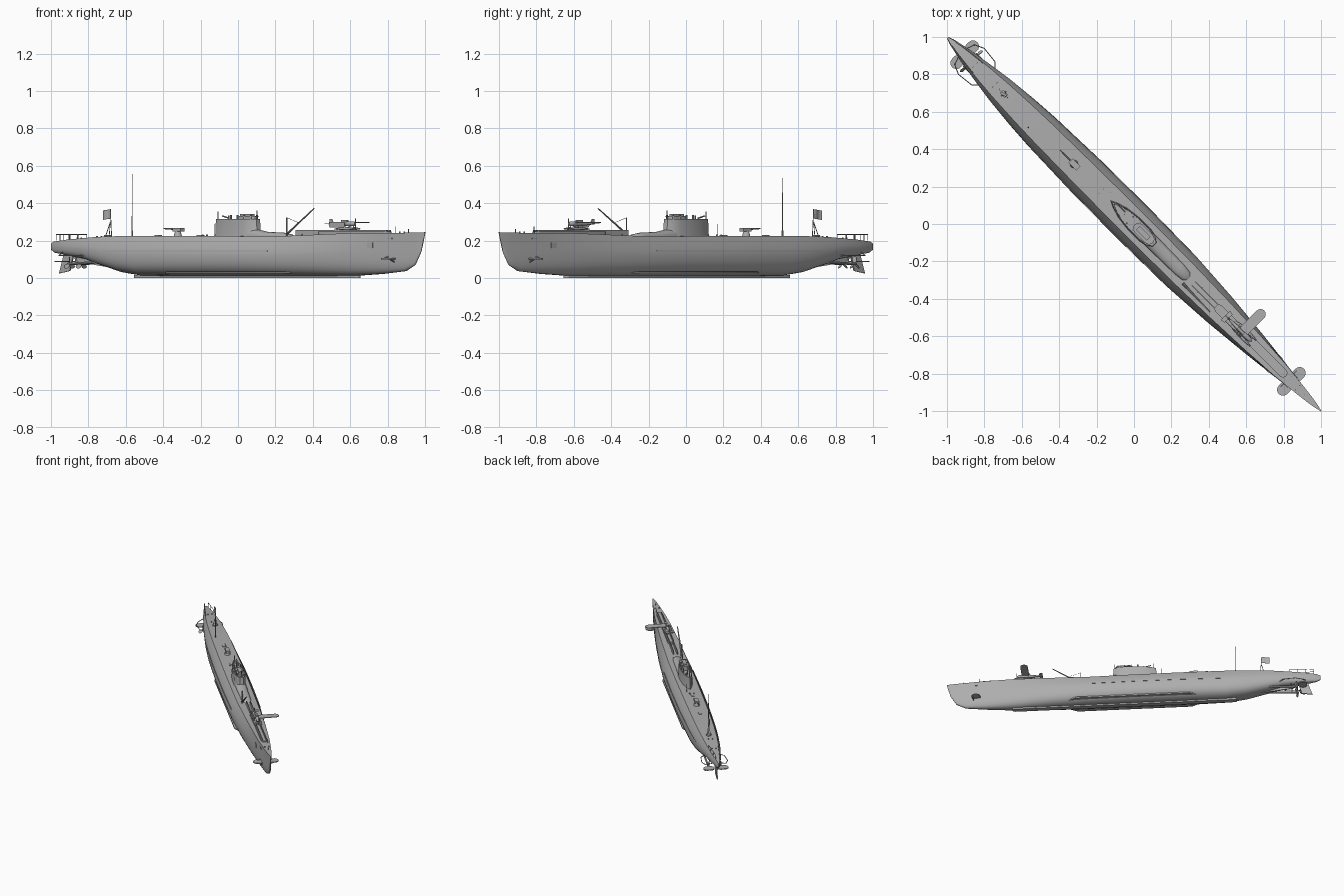
import bpy, bmesh
from math import sin, cos, pi, radians
from mathutils import Matrix, Vector

cube = bpy.data.objects.get("Cube")
if cube:
    bpy.data.objects.remove(cube)

grey = bpy.data.materials.new("hull grey")
grey.use_nodes = True
grey.diffuse_color = (0.42, 0.42, 0.42, 1)
grey.node_tree.nodes["Principled BSDF"].inputs["Base Color"].default_value = grey.diffuse_color

# Parts are built with x forward and y to port, then the boat is turned on the diagonal
TURN = Matrix.Rotation(radians(-45), 4, 'Z')


def finish(name, bm, smooth=35):
    bmesh.ops.recalc_face_normals(bm, faces=bm.faces)
    bm.transform(TURN)
    mesh = bpy.data.meshes.new(name)
    bm.to_mesh(mesh)
    bm.free()
    mesh.materials.append(grey)
    obj = bpy.data.objects.new(name, mesh)
    bpy.context.collection.objects.link(obj)
    bpy.ops.object.select_all(action='DESELECT')
    obj.select_set(True)
    bpy.context.view_layer.objects.active = obj
    bpy.ops.object.shade_smooth_by_angle(angle=radians(smooth))
    return obj


def loft(name, rings, smooth=35):
    bm = bmesh.new()
    loops = [[bm.verts.new(p) for p in ring] for ring in rings]
    n = len(loops[0])
    for a, b in zip(loops, loops[1:]):
        for i in range(n):
            j = (i + 1) % n
            bm.faces.new((a[i], a[j], b[j], b[i]))
    bm.faces.new(loops[0])
    bm.faces.new(loops[-1])
    return finish(name, bm, smooth)


def box(name, x, y, z):
    corners = [(x[0], y[0]), (x[1], y[0]), (x[1], y[1]), (x[0], y[1])]
    return loft(name, [[(a, b, h) for a, b in corners] for h in z])


def plate(name, outline, axis, low, high):
    def point(p, h):
        v = list(p)
        v.insert(axis, h)
        return v
    return loft(name, [[point(p, h) for p in outline] for h in (low, high)])


def tubes(name, paths, r=0.002, tip=None, sides=6):
    bm = bmesh.new()
    for path in paths:
        for a, b in zip(path, path[1:]):
            a, b = Vector(a), Vector(b)
            rot = (b - a).to_track_quat('Z', 'Y').to_matrix().to_4x4()
            bmesh.ops.create_cone(bm, cap_ends=True, segments=sides, radius1=r,
                                  radius2=r if tip is None else tip, depth=(b - a).length,
                                  matrix=Matrix.Translation((a + b) / 2) @ rot)
    return finish(name, bm)


def capsule(x0, x1, half, nose=1.0, n=10):
    """Rounded outline along x."""
    back = [(x0 + half * (1 - sin(pi * i / n)), half * cos(pi * i / n)) for i in range(n + 1)]
    front = [(x1 - nose * half * (1 - sin(pi * i / n)), -half * cos(pi * i / n)) for i in range(n + 1)]
    return back + front


# Hull stations: position, beam half-width, deck half-width, keel height, deck height
STATIONS = [(-1.41, .004, .003, .15, .185), (-1.38, .016, .012, .135, .195),
            (-1.27, .04, .03, .12, .205), (-1.13, .062, .045, .10, .213),
            (-1.02, .078, .054, .07, .22), (-.85, .095, .063, .03, .224),
            (-.7, .105, .068, .012, .226), (-.35, .116, .073, .01, .226),
            (0, .118, .075, .01, .224), (.35, .113, .073, .01, .222),
            (.65, .094, .066, .01, .232), (.9, .07, .056, .012, .24),
            (1.1, .047, .044, .022, .241), (1.27, .024, .026, .037, .242),
            (1.34, .014, .017, .07, .243), (1.385, .007, .009, .14, .244), (1.414, .002, .002, .235, .245)]


def at(s):
    for a, b in zip(STATIONS, STATIONS[1:]):
        if s <= b[0]:
            f = (s - a[0]) / (b[0] - a[0])
            return [u + (v - u) * f for u, v in zip(a, b)]
    return STATIONS[-1]


def section(st):
    s, w, deck, low, top = st
    mid = low + (top - low) * 0.52
    half = []
    for i in range(9):
        a = pi / 2 * i / 8
        half.append((w * sin(a) ** 0.75, mid - (mid - low) * max(cos(a), 0) ** 0.75))
    for i in range(1, 6):
        f = i / 5
        half.append((w + (deck - w) * f ** 1.5, mid + (top - mid) * f))
    return [(s, y, z) for y, z in half] + [(s, -y, z) for y, z in half[:0:-1]]


loft("hull", [section(st) for st in STATIONS], 30)
plate("keel_plate", capsule(-.78, .92, .02), 2, 0, .016)

# Side strakes and bilge keels
SPAN = [-1.05 + 1.38 * i / 14 for i in range(15)]
for side, tag in ((1, "left"), (-1, "right")):
    rings = []
    for s in SPAN:
        y = side * at(s)[1]
        rings.append([(s, y * f, z) for f, z in ((.85, .142), (.99, .142), (.99, .147), (.85, .147))])
    loft(tag + "_strake", rings)
    plate(tag + "_bilge_keel", [(-.5, side * .06), (-.43, side * .103), (.43, side * .103), (.5, side * .06)],
          2, .026, .036)
    # Diving planes, forward and aft
    y0, y1 = sorted((side * .015, side * .1))
    for where, x, z in (("bow", 1.19, .10), ("stern", -1.28, .085)):
        outline = [(x + b, side * (.01 + a)) for a, b in capsule(0, .085, .032)]
        plate(f"{tag}_{where}_plane", outline, 2, z, z + .007)
    tubes(tag + "_bow_plane_brace", [[(1.17, 0, .125), (1.17, side * .06, .105)],
                                     [(1.21, 0, .075), (1.21, side * .06, .1)]], .004)
    tubes(tag + "_stern_guard", [[(-1.1, side * .05, .12), (-1.14, side * .088, .12),
                                  (-1.23, side * .098, .12), (-1.28, side * .075, .12), (-1.3, side * .02, .14)]], .003)
    # Shaft, bracket and propeller
    px, py, pz = -1.23, side * .045, .075
    tubes(tag + "_shaft", [[(-.96, py, pz + .012), (px - .012, py, pz)]], .007, sides=10)
    tubes(tag + "_shaft_bracket", [[(-1.19, py, pz), (-1.19, side * .02, .14)]], .004)
    for k in range(3):
        a = 2 * pi * k / 3 + pi / 2
        blade = []
        for r, h in ((.004, .005), (.022, .012), (.036, .01), (.041, .002)):
            c = Vector((0, cos(a), sin(a))) * r
            d = Vector((.6, -sin(a) * .8, cos(a) * .8)) * h
            n = Vector((.0015, 0, 0))
            base = Vector((px, py, pz)) + c
            blade.append([base + d + n, base - d + n, base - d - n, base + d - n])
        loft(f"{tag}_propeller_blade_{k + 1}", blade)
    # Anchor and hawse plate on the bow
    y = side * (at(1.05)[1] + .001)
    box(tag + "_anchor", (1.03, 1.07), sorted((y, y * .8)), (.16, .19))
    y = side * (at(1.18)[1] + .002)
    box(tag + "_bow_fairlead", (1.13, 1.2), sorted((y, y * .8)), (.208, .213))
    # Stern rail
    posts = [(s, side * at(s)[2] * .9) for s in (-1.36, -1.3, -1.24, -1.18)]
    tubes(tag + "_stern_rail", [[(x, y, .233) for x, y in posts]] +
          [[(x, y, .2), (x, y, .233)] for x, y in posts], .0018)

plate("rudder", [(-1.35, .025), (-1.27, .038), (-1.24, .13), (-1.31, .14)], 1, -.004, .004)
plate("skeg", [(-1.26, .12), (-1.2, .085), (-.95, .055), (-.95, .12)], 1, -.006, .006)

# Conning tower: tear-shaped shell with a sunken bridge
def tower(f, z, lean=0):
    pts = [(-.172, 0), (-.14, .016), (-.08, .034), (0, .043), (.08, .043), (.13, .033), (.158, .014)]
    full = pts + [(x, -y) for x, y in pts[:0:-1]]
    return [(x * f + lean, y * f, z) for x, y in full]


loft("conning_tower", [tower(1.06, .215), tower(1, .235), tower(.97, .315),
                       tower(.88, .315), tower(.87, .296)], 40)
plate("bridge_house", capsule(.01, .135, .026), 2, .29, .326)
plate("bridge_roof", capsule(.005, .142, .029), 2, .326, .331)
box("bridge_sight", (.03, .11), (-.014, .014), (.33, .342))
tubes("lookout_binoculars", [[(x, y, .3), (x, y, .337)] for x in (-.03, .02, .07, .12) for y in (-.024, .024)], .005)
tubes("periscopes", [[(-.15, 0, .29), (-.15, 0, .355)], [(-.07, 0, .29), (-.07, 0, .335)],
                     [(.145, 0, .29), (.145, 0, .362)]], .003)
tubes("bridge_gun", [[(-.08, .012, .3), (-.08, .012, .32), (-.13, .012, .332)]], .004)

# Aircraft hangar ahead of the tower
rings = []
for x, w, h in ((.1, .04, .052), (.16, .04, .043), (.22, .038, .032), (.34, .036, .028), (.395, .03, .02), (.415, .012, .008)):
    rings.append([(x, w * cos(pi * i / 12), .215 + h * sin(pi * i / 12) ** .6 if 0 < i < 12 else .215) for i in range(13)])
loft("hangar", rings, 50)

# Catapult track
plate("catapult_base", capsule(.62, 1.15, .024), 2, .22, .25)
for y in (-.014, .014):
    box("catapult_rail", (.45, 1.14), (y - .003, y + .003), (.225, .258))
box("catapult_trolley", (.75, .86), (-.02, .02), (.255, .266))

# Crane
tubes("crane_post", [[(.41, -.04, .21), (.41, -.04, .325)]], .004)
tubes("crane_boom", [[(.41, -.045, .235), (.62, -.045, .372)], [(.41, -.035, .235), (.62, -.045, .372)]], .0035)
tubes("crane_stay", [[(.41, -.04, .322), (.5, -.04, .296)]], .0012)

# Floatplane with one wing spread and the other folded back
def spindle(name, parts, y, z, sides=10):
    loft(name, [[(x, y + r * cos(2 * pi * i / sides), z + r * sin(2 * pi * i / sides))
                 for i in range(sides)] for x, r in parts], 50)


spindle("plane_fuselage", [(.695, .003), (.74, .007), (.8, .013), (.85, .014), (.875, .012), (.885, .004)], 0, .29)
plate("plane_wing", [(.82 + b, a) for a, b in capsule(-.01, .165, .028)], 2, .294, .299)
plate("plane_folded_wing", [(a, .285 + b) for a, b in capsule(.71, .83, .016)], 1, -.024, -.02)
plate("plane_tail", [(.69, .29), (.725, .29), (.71, .316), (.695, .316)], 1, -.002, .002)
plate("plane_tailplane", [(.69, -.035), (.69, .035), (.715, .03), (.715, -.03)], 2, .291, .295)
plate("plane_propeller", [(-.003, .262), (.003, .262), (.003, .318), (-.003, .318)], 0, .886, .889)
box("plane_canopy", (.785, .83), (-.007, .007), (.3, .311))
for y in (-.022, .022):
    spindle("plane_float", [(.76, .002), (.79, .006), (.86, .008), (.9, .003)], y, .264, 8)
    tubes("plane_float_struts", [[(x, y, .264), (x, y * .3, .288)] for x in (.8, .86)], .0018)

# Deck gun pointing aft
tubes("gun_mount", [[(-.455, 0, .22), (-.455, 0, .255)]], .024, .014, 12)
box("gun_cradle", (-.48, -.42), (-.016, .016), (.25, .268))
tubes("gun_barrel", [[(-.45, 0, .26), (-.56, 0, .265)]], .005, .0035, 8)

# Masts, ensign and deck fittings
tubes("radio_mast_base", [[(-.765, -.035, .22), (-.765, -.035, .255)]], .005)
tubes("radio_mast", [[(-.765, -.035, .25), (-.765, -.035, .555)]], .003, .001)
tubes("ensign_staff", [[(-.955, 0, .215), (-.965, 0, .37)], [(-.99, .015, .215), (-.965, 0, .3)],
                       [(-.99, -.015, .215), (-.965, 0, .3)]], .002)
wave = [(-.965 - .012 * i, .004 * sin(i * 1.4)) for i in range(6)]
flag = wave + [(x, y + .002) for x, y in reversed(wave)]
loft("ensign", [[(x, y, z + (x + .965) * .12) for x, y in flag] for z in (.318, .368)])
tubes("deck_posts", [[(-.21, .03, .22), (-.21, .03, .29)], [(1.29, 0, .24), (1.29, 0, .262)],
                     [(1.17, .02, .24), (1.17, .02, .275)]], .002)
for x in (-1.2, -1.05, -.98, -.25, .5, 1.24):
    for y in (-.016, .016):
        tubes("bollard", [[(x, y, .2), (x, y, at(x)[4] + .008)]], .0045)
for x in (-1.0, -.62, -.3):
    box("deck_hatch", (x, x + .035), (-.012, .012), (.21, .23))
